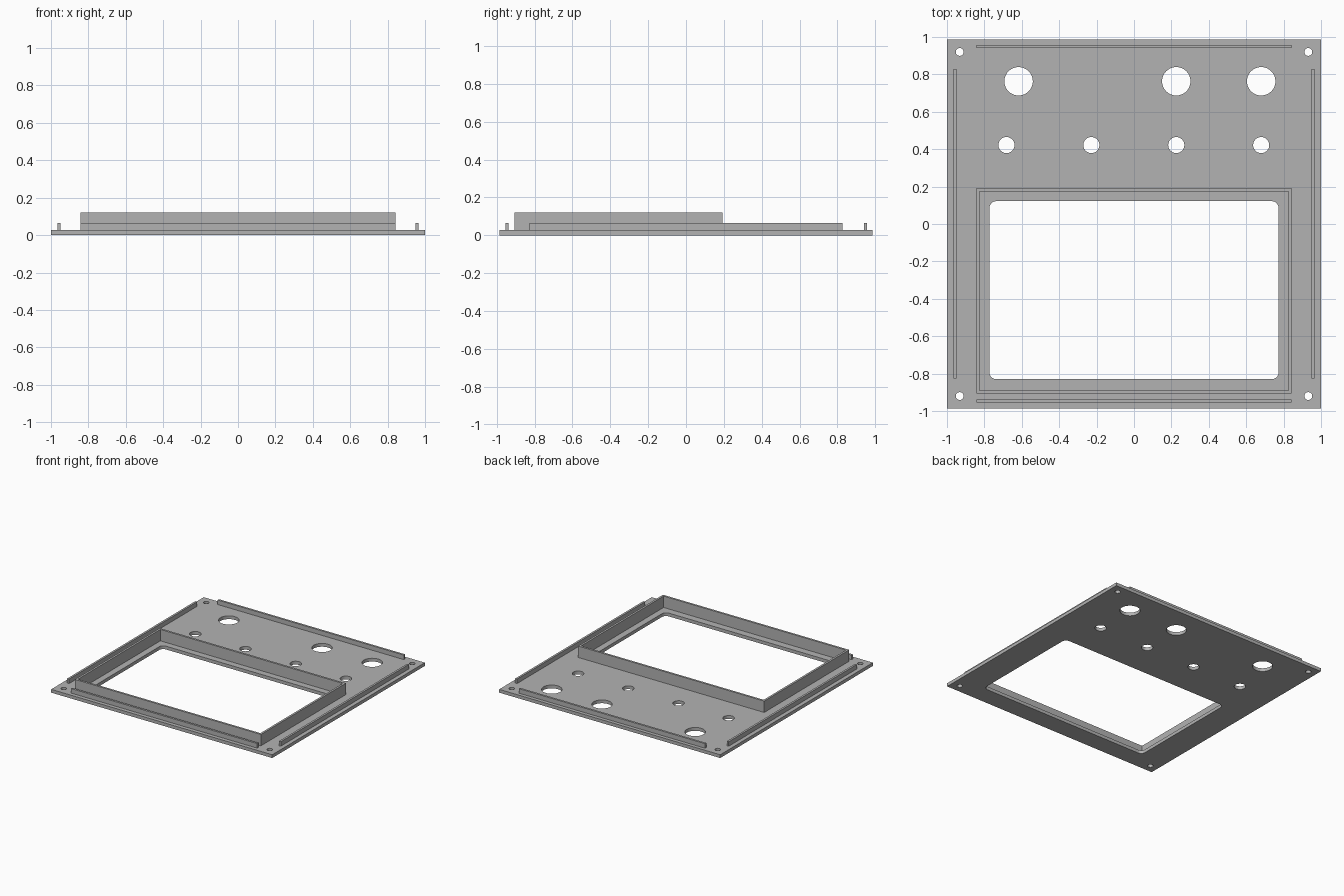
import bpy, bmesh
from math import sin, cos, pi

cube = bpy.data.objects.get("Cube")
if cube:
    bpy.data.objects.remove(cube, do_unlink=True)

grey = bpy.data.materials.new("panel grey")
grey.use_nodes = True
colour = (0.45, 0.45, 0.45, 1)
grey.diffuse_color = colour
grey.node_tree.nodes["Principled BSDF"].inputs["Base Color"].default_value = colour


def circle(x, y, r, n=48):
    return [(x + r * cos(2 * pi * i / n), y + r * sin(2 * pi * i / n)) for i in range(n)]


def rect(x0, x1, y0, y1):
    return [(x0, y0), (x1, y0), (x1, y1), (x0, y1)]


def round_rect(x0, x1, y0, y1, r, n=8):
    centres = [(x1 - r, y1 - r), (x0 + r, y1 - r), (x0 + r, y0 + r), (x1 - r, y0 + r)]
    return [(cx + r * cos((k + i / n) * pi / 2), cy + r * sin((k + i / n) * pi / 2))
            for k, (cx, cy) in enumerate(centres) for i in range(n + 1)]


def slab(name, loops, z0, z1):
    """Extrude a flat outline; every loop after the first is a hole."""
    curve = bpy.data.curves.new(name, 'CURVE')
    curve.dimensions = '2D'
    curve.fill_mode = 'BOTH'
    curve.extrude = (z1 - z0) / 2
    for loop in loops:
        spline = curve.splines.new('POLY')
        spline.points.add(len(loop) - 1)
        for point, (x, y) in zip(spline.points, loop):
            point.co = (x, y, 0, 1)
        spline.use_cyclic_u = True
    source = bpy.data.objects.new(name + " outline", curve)
    bpy.context.collection.objects.link(source)
    graph = bpy.context.evaluated_depsgraph_get()
    mesh = bpy.data.meshes.new_from_object(source.evaluated_get(graph))
    bpy.data.objects.remove(source, do_unlink=True)

    # Weld the caps to the walls and lift into place
    bm = bmesh.new()
    bm.from_mesh(mesh)
    bmesh.ops.remove_doubles(bm, verts=bm.verts, dist=1e-5)
    bmesh.ops.translate(bm, verts=bm.verts, vec=(0, 0, (z0 + z1) / 2))
    bmesh.ops.recalc_face_normals(bm, faces=bm.faces)
    for face in bm.faces:
        face.smooth = False
    bm.to_mesh(mesh)
    bm.free()
    mesh.materials.clear()
    mesh.materials.append(grey)
    obj = bpy.data.objects.new(name, mesh)
    bpy.context.collection.objects.link(obj)
    return obj


PLATE_TOP, RAIL_TOP, FRAME_TOP = 0.027, 0.064, 0.12
SINK = 0.002  # small overlap into the plate

# Panel plate with screw holes, control holes and window
holes = [circle(sx * 0.932, sy * 0.92, 0.021) for sx in (-1, 1) for sy in (-1, 1)]
holes += [circle(x, 0.763, 0.076) for x in (-0.617, 0.226, 0.68)]
holes += [circle(x, 0.422, 0.043) for x in (-0.682, -0.228, 0.226, 0.68)]
window = round_rect(-0.773, 0.773, -0.83, 0.122, 0.037)
slab("panel_plate", [rect(-1, 1, -0.986, 0.986), window] + holes, 0, PLATE_TOP)

# Raised wall around the window
slab("window_frame", [rect(-0.842, 0.842, -0.906, 0.192),
                      rect(-0.825, 0.825, -0.889, 0.175)], PLATE_TOP - SINK, FRAME_TOP)

# Low locating rails along the four edges
for name, outline in {
    "back_rail": rect(-0.842, 0.842, 0.94, 0.957),
    "front_rail": rect(-0.842, 0.842, -0.955, -0.938),
    "left_rail": rect(0.949, 0.966, -0.827, 0.828),
    "right_rail": rect(-0.966, -0.949, -0.827, 0.828),
}.items():
    slab(name, [outline], PLATE_TOP - SINK, RAIL_TOP)
